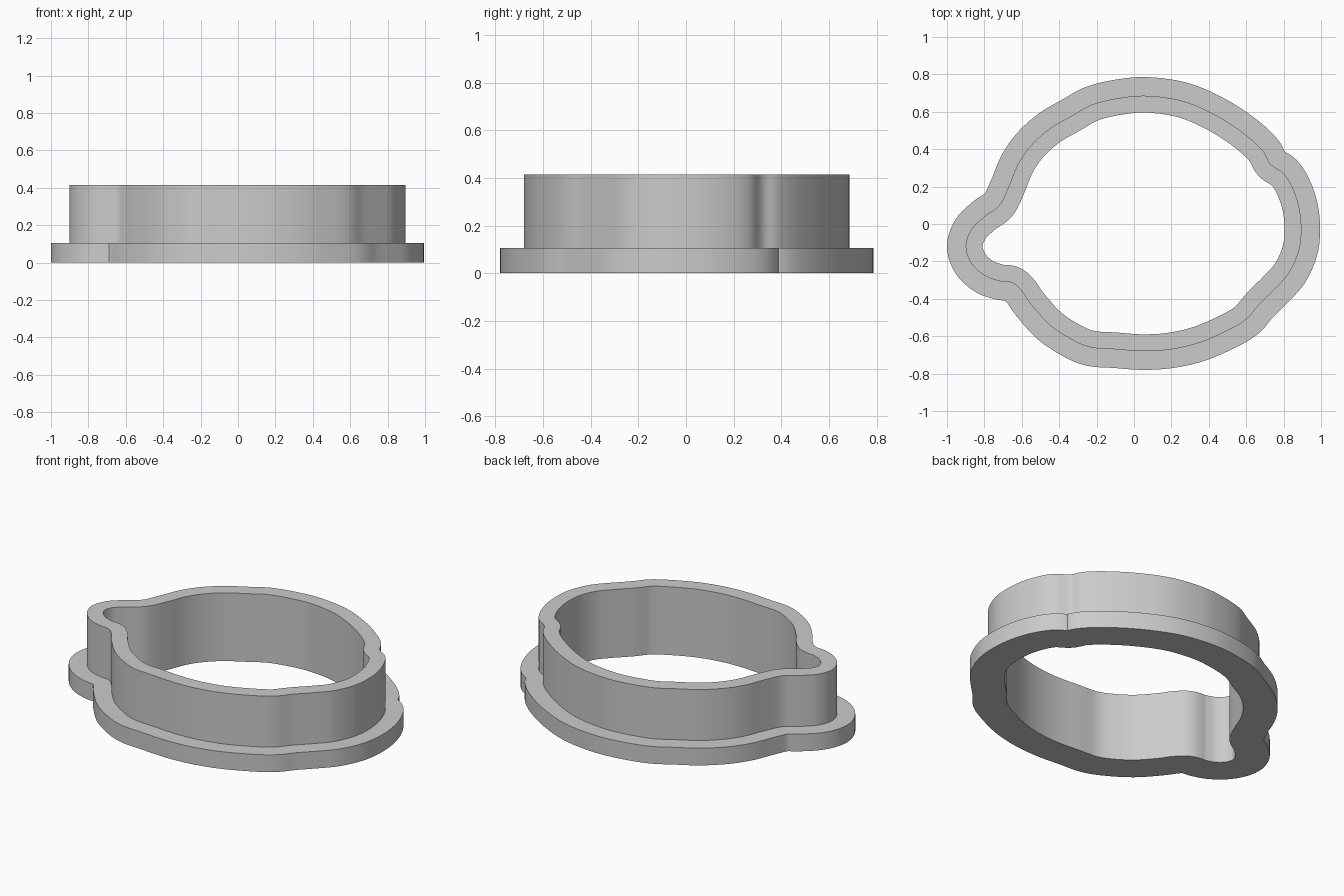
import bpy, bmesh, math
from mathutils import Vector

if "Cube" in bpy.data.objects:
    bpy.data.objects.remove(bpy.data.objects["Cube"], do_unlink=True)

# Outside line of the upright wall, counter-clockwise
OUTLINE = [
    (.895, -.04), (.885, .08), (.85, .19), (.8, .27), (.73, .32), (.69, .39),
    (.6, .475), (.45, .575), (.27, .655), (.08, .685), (-.07, .675), (-.22, .64),
    (-.33, .58), (-.45, .51), (-.55, .42), (-.62, .32), (-.67, .2), (-.72, .1),
    (-.8, .04), (-.87, -.03), (-.9, -.12), (-.87, -.21), (-.8, -.275),
    (-.72, -.305), (-.65, -.315), (-.6, -.36), (-.55, -.43), (-.45, -.54),
    (-.33, -.62), (-.23, -.66), (-.1, -.67), (.05, -.68), (.2, -.67),
    (.35, -.635), (.5, -.57), (.6, -.51), (.67, -.43), (.76, -.34),
    (.83, -.26), (.88, -.15)]
STEPS = 6
WALL, LIP = .09, .1
LIP_TOP, WALL_TOP = .105, .415


def smooth_loop(points):
    """Closed Catmull-Rom curve through the points."""
    pts = [Vector(p) for p in points]
    n, loop = len(pts), []
    for i in range(n):
        a, b, c, d = (pts[(i + k) % n] for k in (-1, 0, 1, 2))
        for s in range(STEPS):
            t = s / STEPS
            loop.append(b + (c - a) * (t / 2) + (2*a - 5*b + 4*c - d) * (t*t / 2)
                        + (3*b - a - 3*c + d) * (t**3 / 2))
    return loop


def offset_loop(loop, dist):
    """Parallel loop; points that fold over are pulled into a clean crease."""
    n, out = len(loop), []
    for i, p in enumerate(loop):
        t = (loop[(i + 1) % n] - loop[i - 1]).normalized()
        out.append(p + Vector((t.y, -t.x)) * dist)
    good = [min((q - p).length for p in loop) > abs(dist) * .985 for q in out]
    result = []
    for i in range(n):
        lo = next(k for k in range(n) if good[(i - k) % n])
        hi = next(k for k in range(n) if good[(i + k) % n])
        f = lo / (lo + hi) if lo else 0
        result.append(out[(i - lo) % n].lerp(out[(i + hi) % n], f))
    return result


wall = smooth_loop(OUTLINE)
inner = offset_loop(wall, -WALL)
lip = offset_loop(wall, LIP)

# Stepped ring: wide lip at the bottom, thin wall above
bm = bmesh.new()
section = [(inner, 0), (lip, 0), (lip, LIP_TOP), (wall, LIP_TOP),
           (wall, WALL_TOP), (inner, WALL_TOP)]
rings = [[bm.verts.new((p.x, p.y, z)) for p in loop] for loop, z in section]
for k, ring in enumerate(rings):
    above = rings[(k + 1) % len(rings)]
    for i in range(len(ring)):
        j = (i + 1) % len(ring)
        bm.faces.new((ring[i], ring[j], above[j], above[i]))
bmesh.ops.recalc_face_normals(bm, faces=bm.faces)
mesh = bpy.data.meshes.new("cutter_ring")
bm.to_mesh(mesh)
bm.free()
ring_object = bpy.data.objects.new("cutter_ring", mesh)
bpy.context.collection.objects.link(ring_object)

# Plain grey plastic
grey = bpy.data.materials.new("grey plastic")
grey.use_nodes = True
colour = (.6, .6, .6, 1)
grey.diffuse_color = colour
grey.node_tree.nodes["Principled BSDF"].inputs["Base Color"].default_value = colour
mesh.materials.append(grey)

# Smooth walls, sharp rims
bpy.ops.object.select_all(action='DESELECT')
ring_object.select_set(True)
bpy.context.view_layer.objects.active = ring_object
bpy.ops.object.shade_smooth_by_angle(angle=math.radians(30))
